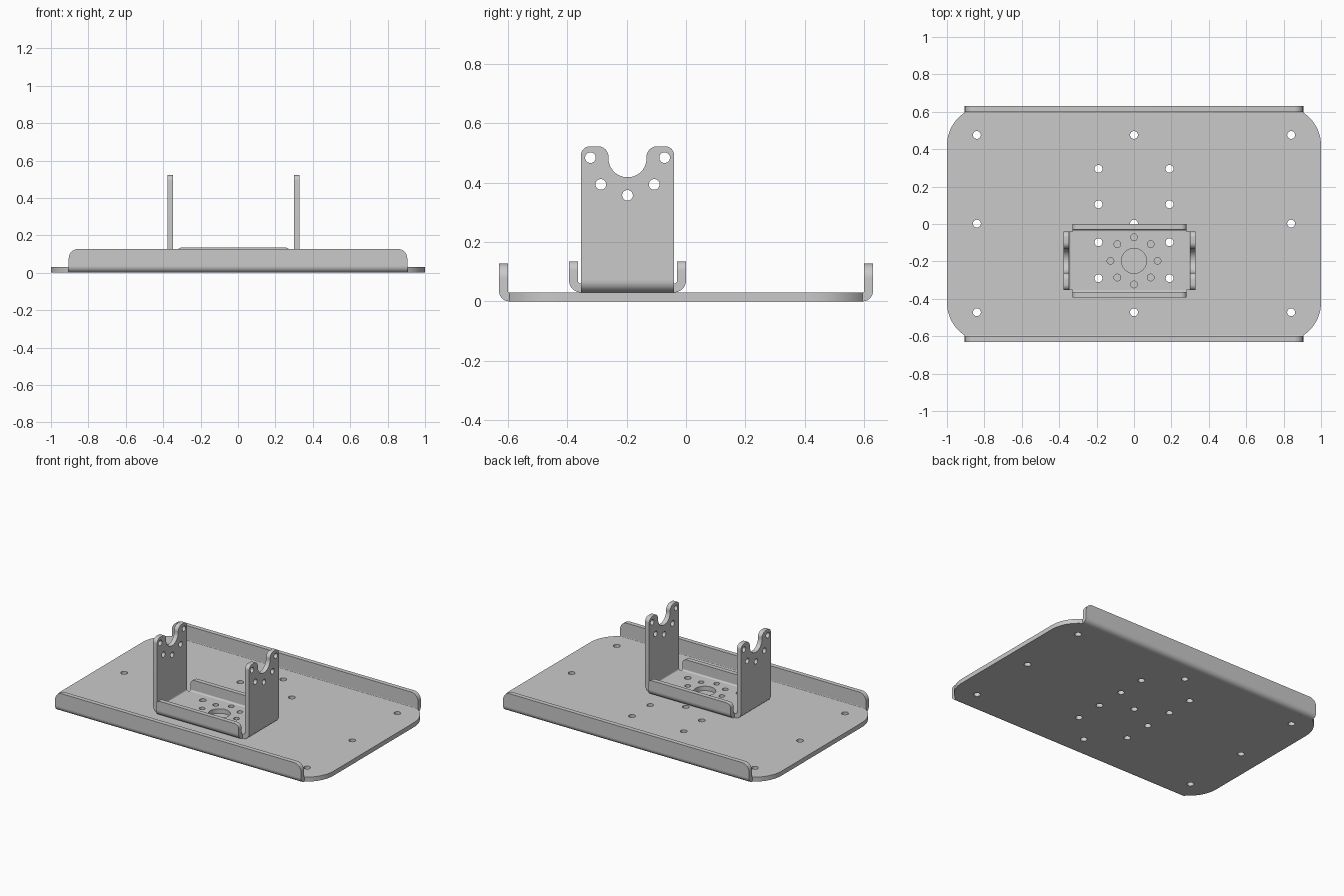
import bpy, bmesh
from math import sin, cos, radians, tan, acos
from mathutils import Vector, Matrix

cube = bpy.data.objects.get("Cube")
if cube:
    bpy.data.objects.remove(cube, do_unlink=True)

grey = bpy.data.materials.new("sheet metal grey")
grey.use_nodes = True
COLOUR = (0.59, 0.59, 0.59, 1)
grey.diffuse_color = COLOUR
grey.node_tree.nodes["Principled BSDF"].inputs["Base Color"].default_value = COLOUR

T = 0.03  # sheet thickness
X, Y, Z = Vector((1, 0, 0)), Vector((0, 1, 0)), Vector((0, 0, 1))


def arc(cx, cy, r, a0, a1, n):
    """Points along an arc, angles in degrees."""
    angles = [radians(a0 + (a1 - a0) * i / n) for i in range(n + 1)]
    return [(cx + r * cos(a), cy + r * sin(a)) for a in angles]


def circle(cx, cy, r, n=32):
    return arc(cx, cy, r, 0, 360, n)[:-1]


def rounded(corners, n=10):
    """Polygon from (x, y, radius) corners, each rounded by its radius."""
    points = []
    for i, (x, y, r) in enumerate(corners):
        p = Vector((x, y))
        if r == 0:
            points.append((x, y))
            continue
        a = (Vector(corners[i - 1][:2]) - p).normalized()
        b = (Vector(corners[(i + 1) % len(corners)][:2]) - p).normalized()
        half = acos(a.dot(b)) / 2
        centre = p + (a + b).normalized() * r / sin(half)
        start = (p + a * r / tan(half) - centre).normalized()
        end = (p + b * r / tan(half) - centre).normalized()
        for k in range(n + 1):
            q = centre + start.slerp(end, k / n) * r
            points.append((q.x, q.y))
    return points


def sheet(name, loops, depth, origin, u, v, w):
    """Extrude an outline (first loop) with holes (other loops) along w."""
    curve = bpy.data.curves.new(name, "CURVE")
    curve.dimensions = "2D"
    curve.fill_mode = "BOTH"
    curve.extrude = depth / 2
    for loop in loops:
        spline = curve.splines.new("POLY")
        spline.points.add(len(loop) - 1)
        for point, (x, y) in zip(spline.points, loop):
            point.co = (x, y, 0, 1)
        spline.use_cyclic_u = True
    helper = bpy.data.objects.new(name, curve)
    bpy.context.collection.objects.link(helper)
    deps = bpy.context.evaluated_depsgraph_get()
    mesh = bpy.data.meshes.new_from_object(helper.evaluated_get(deps))
    bpy.data.objects.remove(helper, do_unlink=True)
    bpy.data.curves.remove(curve)

    frame = Matrix((u, v, w)).transposed().to_4x4()
    frame.translation = Vector(origin) + w * depth / 2
    bm = bmesh.new()
    bm.from_mesh(mesh)
    bm.transform(frame)
    bmesh.ops.remove_doubles(bm, verts=bm.verts, dist=0.0001)
    bmesh.ops.recalc_face_normals(bm, faces=bm.faces)
    for f in bm.faces:
        f.smooth = True
        f.material_index = 0
    bm.to_mesh(mesh)
    bm.free()
    mesh.set_sharp_from_angle(angle=radians(30))
    mesh.materials.clear()
    mesh.materials.append(grey)
    mesh.name = name
    ob = bpy.data.objects.new(name, mesh)
    bpy.context.collection.objects.link(ob)


def bent_wall(name, loops, half, centre, reach, z0, inner, out, along):
    """Upright wall whose outer face is `reach` out, plus its bend at z0."""
    bend_r = inner + T
    mid = Vector((centre[0], centre[1], 0))
    sheet(name, loops, T, mid + out * (reach - T), along, Z, out)
    profile = arc(0, 0, bend_r, -90, 0, 10) + arc(0, 0, inner, 0, -90, 10)
    origin = mid + out * (reach - bend_r) + Z * (z0 + bend_r) - along * half
    sheet(name + "_bend", [profile], 2 * half, origin, out, Z, along)


def lip(half, bottom, top, r):
    return [rounded([(-half, bottom, 0), (half, bottom, 0),
                     (half, top, r), (-half, top, r)])]


# Base plate with rounded ends and mounting holes
R, CY = 0.21, 0.42
quarter = arc(1 - R, CY, R, 0, 56.5, 14)
outline = (quarter + [(-x, y) for x, y in reversed(quarter)]
           + [(-x, -y) for x, y in quarter]
           + [(x, -y) for x, y in reversed(quarter)])
mounts = [circle(x, y, 0.021) for x in (-0.84, 0, 0.84) for y in (-0.472, 0.002, 0.476)]
bolts = [circle(x, y, 0.021) for x in (-0.19, 0.19) for y in (-0.29, -0.098, 0.105, 0.295)]
sheet("base_plate", [outline] + mounts + bolts, T, (0, 0, 0), X, Y, Z)

# Long upturned flanges of the base plate
for name, side in (("front", -1), ("back", 1)):
    bent_wall(name + "_flange", lip(0.905, T + 0.005, 0.127, 0.05), 0.905,
              (0, 0), 0.63, 0, 0.005, Y * side, X)

# Bracket floor with a ring of holes around a large one
BX, BY = -0.024, -0.197
floor = [(-0.313, -0.157), (0.313, -0.157), (0.313, 0.157), (-0.313, 0.157)]
ring = [circle(x - BX, y, 0.018) for x, y in circle(0, 0, 0.126, 8)]
bracket_bolts = [circle(x - BX, y, 0.021) for x in (-0.19, 0.19) for y in (-0.093, 0.099)]
sheet("bracket_floor", [floor, circle(-BX, 0, 0.067, 48)] + ring + bracket_bolts,
      T, (BX, BY, T), X, Y, Z)

# Low lips at the front and back of the bracket
for name, side in (("front", -1), ("back", 1)):
    bent_wall("bracket_" + name + "_lip", lip(0.305, 2 * T + 0.01, 0.135, 0.03), 0.305,
              (BX, BY), 0.197, T, 0.01, Y * side, X)

# Tall bracket arms with a U notch and five holes
W, TOP, NOTCH = 0.157, 0.522, 0.064
arm = rounded([(-W, 2 * T + 0.01, 0), (W, 2 * T + 0.01, 0), (W, TOP, 0.03),
               (NOTCH, TOP, 0.035), (NOTCH, 0.418, 0.063),
               (-NOTCH, 0.418, 0.063), (-NOTCH, TOP, 0.035), (-W, TOP, 0.03)])
arm_holes = [circle(s * y, z, 0.018) for y, z in ((0.125, 0.484), (0.09, 0.394)) for s in (-1, 1)]
arm_holes.append(circle(0, 0.357, 0.018))
for name, side in (("right", -1), ("left", 1)):
    bent_wall("bracket_" + name + "_arm", [arm] + arm_holes, W,
              (BX, BY), 0.353, T, 0.01, X * side, Y)
